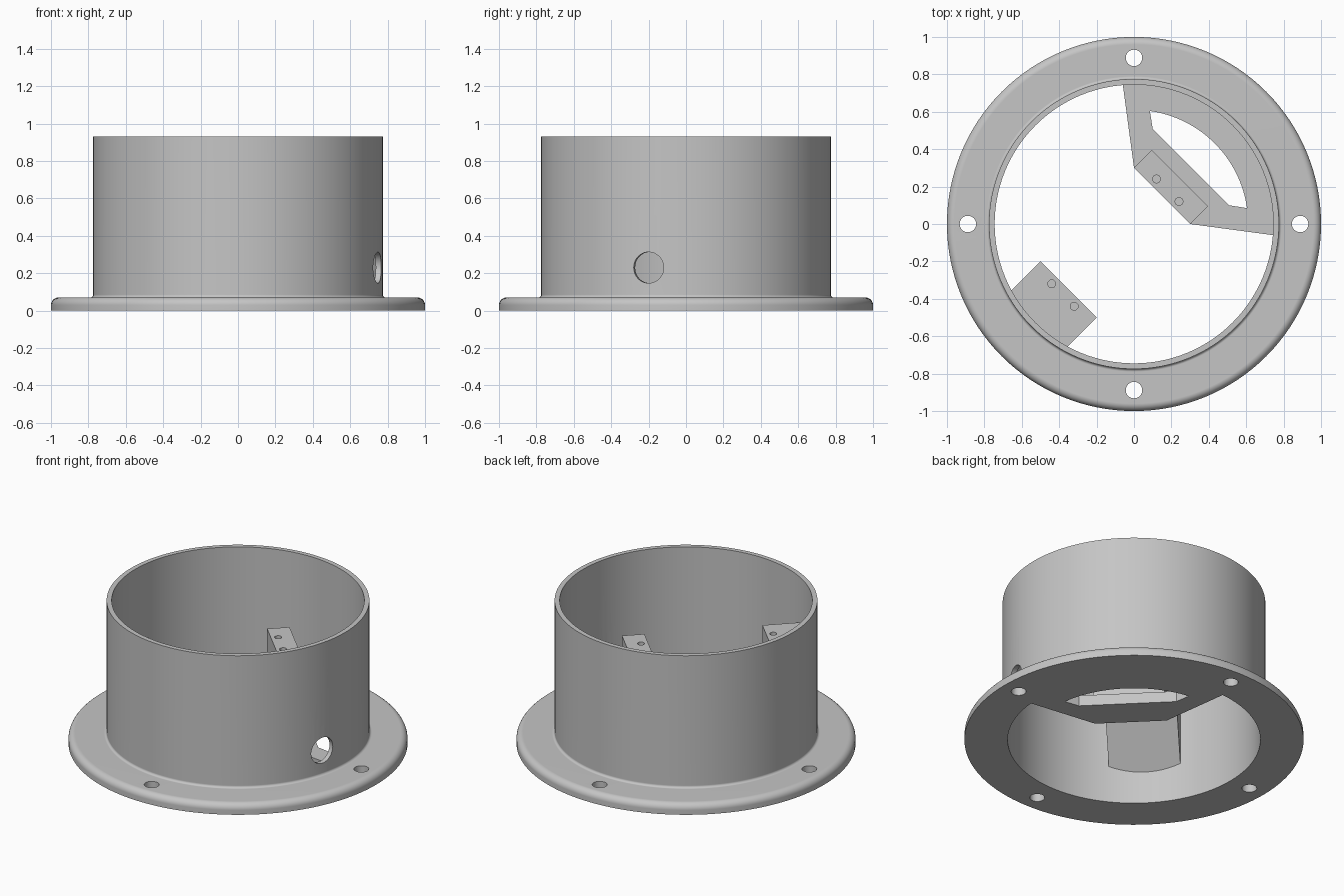
import bpy, bmesh, math
from mathutils import Matrix, Vector

cube = bpy.data.objects.get("Cube")
if cube:
    bpy.data.objects.remove(cube, do_unlink=True)

GREY = (0.56, 0.56, 0.56, 1)
mat = bpy.data.materials.new("plain grey")
mat.use_nodes = True
mat.diffuse_color = GREY
mat.node_tree.nodes["Principled BSDF"].inputs["Base Color"].default_value = GREY

R_OUT, R_IN, HEIGHT = 0.775, 0.745, 0.93
FLANGE_T = 0.07
BLOCK_TOP, BLOCK_HALF = 0.63, 0.212


def arc(cx, cy, r, a0, a1, n):
    """Points on an arc, angles in degrees."""
    angles = [math.radians(a0 + (a1 - a0) * i / n) for i in range(n + 1)]
    return [(cx + r * math.cos(a), cy + r * math.sin(a)) for a in angles]


def finish(bm, name):
    bmesh.ops.recalc_face_normals(bm, faces=bm.faces)
    mesh = bpy.data.meshes.new(name)
    bm.to_mesh(mesh)
    bm.free()
    mesh.materials.append(mat)
    obj = bpy.data.objects.new(name, mesh)
    bpy.context.collection.objects.link(obj)
    return obj


def lathe(name, profile, steps=128):
    bm = bmesh.new()
    verts = [bm.verts.new((r, 0, z)) for r, z in profile]
    edges = [bm.edges.new((v, verts[i - 1])) for i, v in enumerate(verts)]
    bmesh.ops.spin(bm, geom=verts + edges, cent=(0, 0, 0), axis=(0, 0, 1),
                   angle=math.tau, steps=steps)
    bmesh.ops.remove_doubles(bm, verts=bm.verts, dist=1e-4)
    return finish(bm, name)


def prism(name, points, extrude):
    """Extrude a flat outline of 3D points along a vector."""
    bm = bmesh.new()
    face = bm.faces.new([bm.verts.new(p) for p in points])
    new = bmesh.ops.extrude_face_region(bm, geom=[face])["geom"]
    bmesh.ops.translate(bm, vec=Vector(extrude),
                        verts=[g for g in new if isinstance(g, bmesh.types.BMVert)])
    return finish(bm, name)


def cylinder(name, radius, depth, matrix, segments=32):
    bm = bmesh.new()
    bmesh.ops.create_cone(bm, cap_ends=True, segments=segments, radius1=radius,
                          radius2=radius, depth=depth, matrix=matrix)
    return finish(bm, name)


def boolean(obj, cutter, operation="DIFFERENCE"):
    mod = obj.modifiers.new("cut", "BOOLEAN")
    mod.operation, mod.object, mod.solver = operation, cutter, "EXACT"
    bpy.context.view_layer.objects.active = obj
    bpy.ops.object.modifier_apply(modifier=mod.name)
    bpy.data.objects.remove(cutter, do_unlink=True)


def rotate(obj, degrees):
    obj.data.transform(Matrix.Rotation(math.radians(degrees), 4, "Z"))


def drill_screw_holes(block, radial):
    for side in (-0.085, 0.085):
        boolean(block, cylinder("drill", 0.021, 0.3,
                                Matrix.Translation((radial, side, BLOCK_TOP)), 24))


# Tube and flange turned as one piece, with a rounded rim and a small root fillet
ROUND, FILLET = 0.04, 0.015
profile = [(R_IN, 0), (1, 0)]
profile += arc(1 - ROUND, FLANGE_T - ROUND, ROUND, 0, 90, 6)
profile += arc(R_OUT + FILLET, FLANGE_T + FILLET, FILLET, 270, 180, 4)
profile += [(R_OUT, HEIGHT), (R_IN, HEIGHT)]
body = lathe("flanged_tube", profile)

# Four mounting holes in the flange
for k in range(4):
    spin = Matrix.Rotation(k * math.pi / 2, 4, "Z")
    boolean(body, cylinder("drill", 0.044, 0.4, spin @ Matrix.Translation((0.888, 0, 0))))

# Cable hole through the wall
radial = Matrix.Rotation(math.radians(-15), 4, "Z")
boolean(body, cylinder("drill", 0.083, 0.3,
                       radial @ Matrix.Translation((0.76, 0, 0.23))
                       @ Matrix.Rotation(math.pi / 2, 4, "Y"), 48))

# Base bracket plate with its curved window
outline = [(0, 0.3), (0.3, 0)] + arc(0, 0, 0.75, -4.6, 94.6, 40)
# keep the outline in order: inner edge, then around the wall
plate = prism("bracket_plate", [(x, y, 0) for x, y in outline], (0, 0, FLANGE_T))
opening = [(0.1, 0.508), (0.508, 0.1)] + arc(0, 0, 0.61, 8, 82, 30)
boolean(plate, prism("window", [(x, y, -0.1) for x, y in opening], (0, 0, 0.4)))

# Tall screw block standing on the bracket
side_view = [(0.212, 0), (0.346, 0), (0.346, BLOCK_TOP), (0.212, BLOCK_TOP)]
tall = prism("tall_screw_block", [(r, -BLOCK_HALF, z) for r, z in side_view],
             (0, 2 * BLOCK_HALF, 0))
drill_screw_holes(tall, 0.255)
rotate(tall, 45)

# Screw block on the wall with a sloped underside
side_view = [(0.495, 0.46), (0.8, 0.155), (0.8, BLOCK_TOP), (0.495, BLOCK_TOP)]
wall_block = prism("wall_screw_block", [(r, -BLOCK_HALF, z) for r, z in side_view],
                   (0, 2 * BLOCK_HALF, 0))
boolean(wall_block, cylinder("bore", 0.752, 3, Matrix.Identity(4), 128), "INTERSECT")
drill_screw_holes(wall_block, 0.537)
rotate(wall_block, 225)

# Smooth curved faces, keep edges crisp
for obj in (body, plate, tall, wall_block):
    bpy.ops.object.select_all(action="DESELECT")
    obj.select_set(True)
    bpy.context.view_layer.objects.active = obj
    bpy.ops.object.shade_smooth_by_angle(angle=math.radians(30))
    weighted = obj.modifiers.new("weighted_normals", "WEIGHTED_NORMAL")
    weighted.keep_sharp = True
